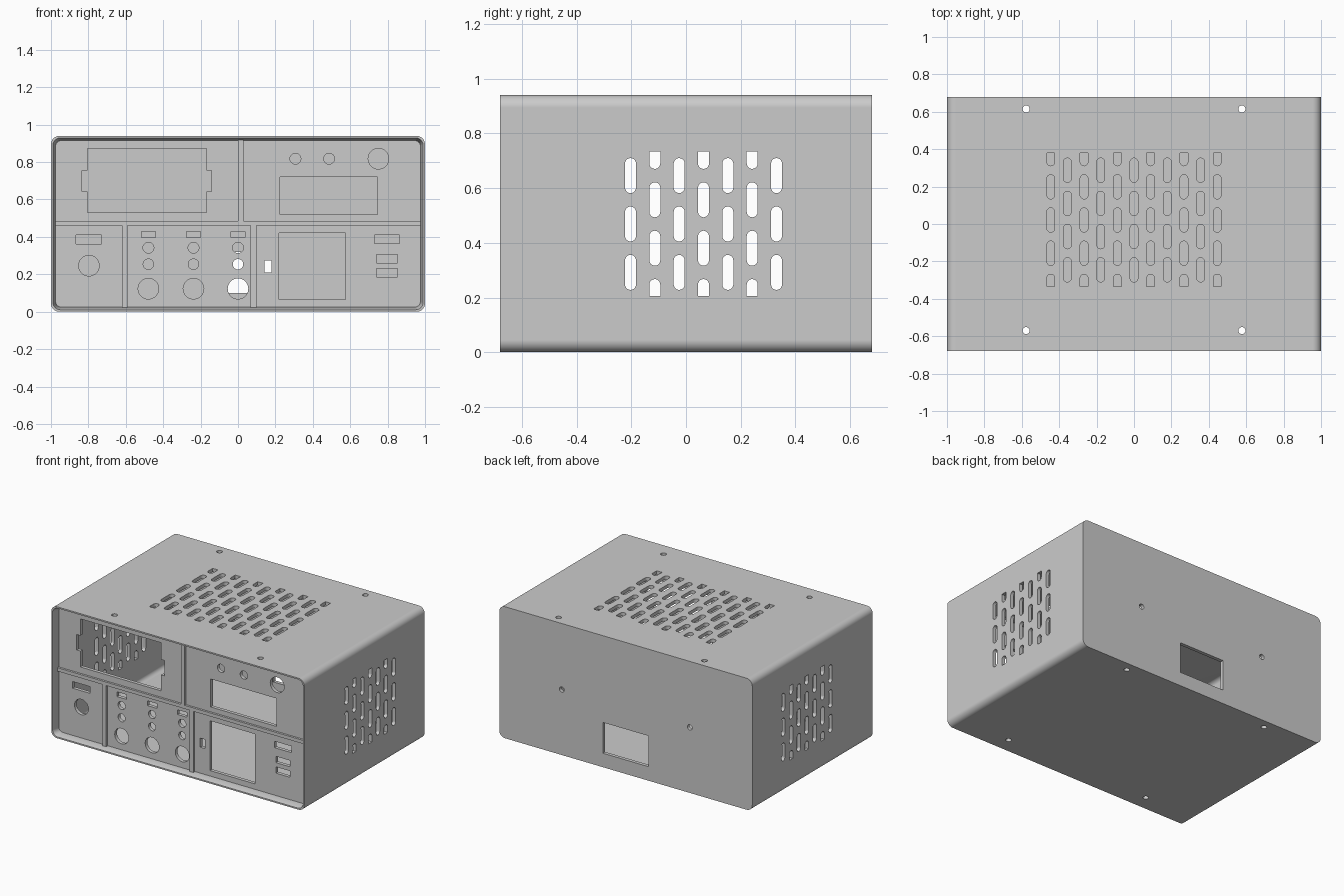
import bpy, bmesh, math
from mathutils import Vector

cube = bpy.data.objects.get("Cube")
if cube:
    bpy.data.objects.remove(cube, do_unlink=True)

grey = bpy.data.materials.new("plain grey")
grey.use_nodes = True
GREY = (0.6, 0.6, 0.6, 1)
grey.diffuse_color = GREY
grey.node_tree.nodes["Principled BSDF"].inputs["Base Color"].default_value = GREY

FRONT, BACK, TOP, WALL = -0.68, 0.68, 0.94, 0.025
PANEL_Y, PANEL_T = -0.63, 0.025


# ---------- outlines ----------
def box(u0, u1, v0, v1):
    return [(u0, v0), (u1, v0), (u1, v1), (u0, v1)]


def arc(u, v, r, start, sweep, n):
    return [(u + r * math.cos(start + sweep * i / n), v + r * math.sin(start + sweep * i / n))
            for i in range(n + 1)]


def disc(u, v, r, n=32):
    return arc(u, v, r, 0, math.tau, n)[:-1]


def rounded(u0, u1, v0, v1, r, n=8):
    corners = [(u1 - r, v1 - r), (u0 + r, v1 - r), (u0 + r, v0 + r), (u1 - r, v0 + r)]
    pts = []
    for i, (u, v) in enumerate(corners):
        pts += arc(u, v, r, i * math.pi / 2, math.pi / 2, n)
    return pts


def slot(u, lo, hi, w, vmin, vmax):
    # rounded ends, cut flat where the vent field ends
    r = w / 2
    low = arc(u, lo + r, r, math.pi, math.pi, 10) if lo >= vmin else [(u - r, vmin), (u + r, vmin)]
    high = arc(u, hi - r, r, 0, math.pi, 10) if hi <= vmax else [(u + r, vmax), (u - r, vmax)]
    return low + high


def vents(columns, start, length, pitch, w, vmin, vmax):
    # staggered columns, every second one shifted half a pitch down
    out = []
    for u, shifted in columns:
        v = start - (pitch / 2 if shifted else 0)
        while v < vmax - 0.02:
            out.append(slot(u, v, v + length, w, vmin, vmax))
            v += pitch
    return out


# ---------- solids ----------
PLACE = {"X": lambda u, v, w: Vector((w, u, v)),
         "Y": lambda u, v, w: Vector((u, w, v)),
         "Z": lambda u, v, w: Vector((u, v, w))}


def solid(name, outlines, axis, lo, hi, far=None):
    """Extrude outlines along an axis; far gives a different end outline."""
    bm = bmesh.new()
    for pts in outlines:
        a = [bm.verts.new(PLACE[axis](u, v, lo)) for u, v in pts]
        b = [bm.verts.new(PLACE[axis](u, v, hi)) for u, v in (far or pts)]
        bm.faces.new(a)
        bm.faces.new(b[::-1])
        for i in range(len(a)):
            j = (i + 1) % len(a)
            bm.faces.new((a[i], b[i], b[j], a[j]))
    bmesh.ops.recalc_face_normals(bm, faces=bm.faces)
    mesh = bpy.data.meshes.new(name)
    bm.to_mesh(mesh)
    bm.free()
    mesh.materials.append(grey)
    obj = bpy.data.objects.new(name, mesh)
    bpy.context.collection.objects.link(obj)
    return obj


def activate(obj):
    bpy.ops.object.select_all(action="DESELECT")
    obj.select_set(True)
    bpy.context.view_layer.objects.active = obj


def cut(obj, cutter):
    cutter.hide_render = True
    mod = obj.modifiers.new("cut", "BOOLEAN")
    mod.operation, mod.solver, mod.object = "DIFFERENCE", "EXACT", cutter
    activate(obj)
    bpy.ops.object.modifier_apply(modifier=mod.name)
    bpy.data.objects.remove(cutter, do_unlink=True)


def finish(obj):
    activate(obj)
    bpy.ops.object.shade_smooth_by_angle(angle=math.radians(30))
    mod = obj.modifiers.new("even shading", "WEIGHTED_NORMAL")
    mod.keep_sharp = True


# ---------- case: rounded tube with a closed back ----------
case = solid("case", [rounded(-1, 1, 0, TOP, 0.045)], "Y", FRONT, BACK)
inner = rounded(-1 + WALL, 1 - WALL, WALL, TOP - WALL, 0.03)
cut(case, solid("cavity", [inner], "Y", FRONT - 0.1, BACK - WALL))

# flared front lip
lip = 0.01
mouth = rounded(-1 + lip, 1 - lip, lip, TOP - lip, 0.04)
cut(case, solid("lip_flare", [mouth], "Y", FRONT - 0.001, PANEL_Y, far=inner))

# side vents through both walls
side_columns = [(-0.203 + 0.089 * i, i % 2) for i in range(7)]
side = vents(side_columns, 0.228, 0.128, 0.177, 0.04, 0.205, 0.735)
cut(case, solid("side_vents", side, "X", -1.1, 1.1))

# top vents
top_columns = [(-0.445 + 0.089 * i, i % 2 == 0) for i in range(11)]
top = vents(top_columns, -0.31, 0.13, 0.1775, 0.042, -0.335, 0.38)
cut(case, solid("top_vents", top, "Z", TOP - 0.1, TOP + 0.1))

# screw holes through top and bottom, and in the back
screws = [disc(x, y, 0.019, 20) for x in (-0.577, 0.577) for y in (-0.57, 0.615)]
cut(case, solid("screw_holes", screws, "Z", -0.1, TOP + 0.1))
rear = [disc(x, 0.468, 0.019, 20) for x in (-0.506, 0.506)]
rear.append(box(-0.18, 0.18, 0.1, 0.32))
cut(case, solid("rear_openings", rear, "Y", BACK - 0.1, BACK + 0.1))
finish(case)

# ---------- front panel ----------
edge = WALL - 0.005
panel = solid("front_panel", [rounded(-1 + edge, 1 - edge, edge, TOP - edge, 0.035)],
              "Y", PANEL_Y, PANEL_Y + PANEL_T)

# large display window with a notch on each side
display = [(-0.805, 0.53), (-0.168, 0.53), (-0.168, 0.644), (-0.142, 0.644),
           (-0.142, 0.754), (-0.168, 0.754), (-0.168, 0.874), (-0.805, 0.874),
           (-0.805, 0.754), (-0.834, 0.754), (-0.834, 0.644), (-0.805, 0.644)]
holes = [display,
         box(0.225, 0.746, 0.52, 0.72),     # small display
         box(0.22, 0.575, 0.064, 0.42),     # square socket
         box(0.142, 0.18, 0.21, 0.275),     # switch
         box(0.73, 0.864, 0.364, 0.41),
         box(0.74, 0.853, 0.26, 0.305),     # ports
         box(0.74, 0.853, 0.185, 0.23),
         box(-0.866, -0.73, 0.362, 0.41),
         disc(-0.797, 0.246, 0.055),
         disc(0.307, 0.818, 0.029),
         disc(0.487, 0.818, 0.029),
         disc(0.751, 0.818, 0.055)]
# three repeated control columns
for x in (-0.479, -0.238, 0):
    holes += [box(x - 0.037, x + 0.037, 0.396, 0.43),
              disc(x, 0.342, 0.029), disc(x, 0.254, 0.028), disc(x, 0.123, 0.055)]
cut(panel, solid("panel_openings", holes, "Y", PANEL_Y - 0.1, PANEL_Y + 0.1))
finish(panel)

# ---------- raised dividers ----------
bars = {"horizontal_divider": box(-0.977, 0.977, 0.46, 0.485),
        "upper_divider": box(0, 0.03, 0.485, 0.917),
        "lower_left_divider": box(-0.62, -0.592, 0.023, 0.46),
        "lower_right_divider": box(0.068, 0.098, 0.023, 0.46)}
for name, outline in bars.items():
    solid(name, [outline], "Y", PANEL_Y - 0.015, PANEL_Y + 0.001)
